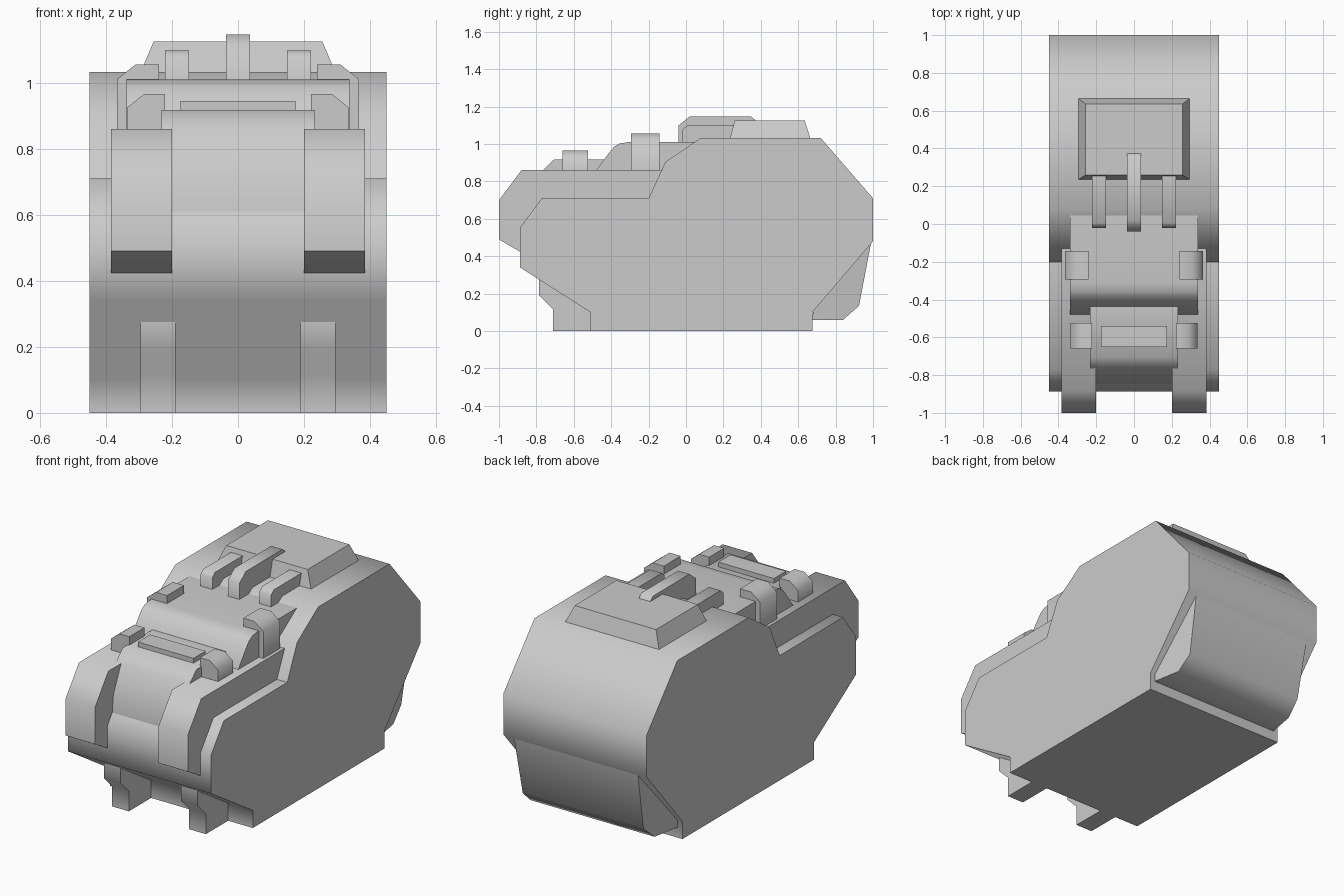
import bpy, bmesh, math

if "Cube" in bpy.data.objects:
    bpy.data.objects.remove(bpy.data.objects["Cube"])


def finish(bm, name, mirror=False):
    """Fix normals, smooth shallow edges, keep hard ones, link the object."""
    bmesh.ops.recalc_face_normals(bm, faces=bm.faces)
    for f in bm.faces:
        f.smooth = True
    for e in bm.edges:
        e.smooth = e.calc_face_angle(math.pi) < math.radians(58)
    me = bpy.data.meshes.new(name)
    bm.to_mesh(me)
    bm.free()
    ob = bpy.data.objects.new(name, me)
    bpy.context.collection.objects.link(ob)
    if mirror:
        ob.modifiers.new("Mirror", 'MIRROR').use_mirror_merge = False
    return ob


def loft(name, a, b, mirror=False):
    """Solid between two matching 3D outlines."""
    bm = bmesh.new()
    va, vb = [[bm.verts.new(p) for p in pts] for pts in (a, b)]
    bm.faces.new(va)
    bm.faces.new(vb)
    n = len(va)
    for i in range(n):
        j = (i + 1) % n
        bm.faces.new((va[i], va[j], vb[j], vb[i]))
    return finish(bm, name, mirror)


def side_profile(name, pts, x0, x1, mirror=False):
    """Extrude a (y, z) outline across x."""
    return loft(name, [(x0, y, z) for y, z in pts],
                [(x1, y, z) for y, z in pts], mirror)


def front_profile(name, pts, y0, y1, mirror=False):
    """Extrude an (x, z) outline along y."""
    return loft(name, [(x, y0, z) for x, z in pts],
                [(x, y1, z) for x, z in pts], mirror)


# Main hull
side_profile("hull", [
    (-0.51, 0), (0.675, 0), (0.675, 0.10), (1.0, 0.48), (1.0, 0.71),
    (0.72, 1.033), (0.08, 1.033), (-0.11, 0.905), (-0.20, 0.71),
    (-0.77, 0.71), (-0.887, 0.555), (-0.887, 0.34), (-0.51, 0.10)],
    -0.45, 0.45)

# Front side armour, wrapping over the nose
side_profile("side_armour", [
    (-0.88, 0.42), (-1.0, 0.49), (-1.0, 0.70), (-0.88, 0.86),
    (-0.10, 0.86), (-0.10, 0.60), (-0.80, 0.42)], 0.20, 0.385, True)

# Centre nose cover and its raised bar
side_profile("nose_cover", [
    (-0.845, 0.61), (-0.835, 0.71), (-0.765, 0.86), (-0.705, 0.918),
    (-0.425, 0.918), (-0.425, 0.61)], -0.232, 0.232)
front_profile("nose_bar", [
    (-0.175, 0.90), (-0.175, 0.945), (0.175, 0.945), (0.175, 0.90)],
    -0.65, -0.54)

# Upper deck with rounded front
side_profile("upper_deck", [
    (-0.48, 0.80), (-0.48, 0.86), (-0.41, 0.955), (-0.385, 0.985),
    (-0.355, 1.003), (-0.31, 1.01), (0.06, 1.01), (0.06, 0.80)],
    -0.338, 0.338)

# Chamfered clips
front_profile("front_clip", [
    (0.222, 0.84), (0.222, 0.966), (0.285, 0.966), (0.337, 0.925),
    (0.337, 0.84)], -0.66, -0.525, True)
front_profile("rear_clip", [
    (0.24, 0.84), (0.24, 1.056), (0.31, 1.056), (0.366, 1.012),
    (0.366, 0.84)], -0.295, -0.143, True)

# Roof fins
side_profile("centre_fin", [
    (-0.04, 0.98), (-0.04, 1.10), (0.02, 1.147), (0.35, 1.147),
    (0.378, 1.12), (0.378, 1.0)], -0.036, 0.036)
side_profile("side_fin", [
    (-0.02, 0.98), (-0.02, 1.075), (0.005, 1.098), (0.26, 1.098),
    (0.26, 0.98)], 0.148, 0.222, True)

# Tapered roof hatch
loft("roof_hatch",
     [(-0.296, 0.235, 1.03), (0.296, 0.235, 1.03),
      (0.296, 0.665, 1.03), (-0.296, 0.665, 1.03)],
     [(-0.256, 0.26, 1.125), (0.256, 0.26, 1.125),
      (0.256, 0.635, 1.125), (-0.256, 0.635, 1.125)])

# Rear lower box: wide where it meets the hull, narrower outside
bm = bmesh.new()
rows = [(0.42, 0.675, 0.06), (0.39, 0.84, 0.06), (0.38, 0.925, 0.135),
        (0.39, 0.99, 0.475), (0.42, 0.68, 0.11)]
left, right = [[bm.verts.new((s * x, y, z)) for x, y, z in rows]
               for s in (-1, 1)]
for i in range(5):
    j = (i + 1) % 5
    bm.faces.new((left[i], left[j], right[j], right[i]))
for side in (left, right):
    for i in range(3):
        bm.faces.new((side[4], side[i], side[i + 1]))
finish(bm, "rear_box")

# Front feet
side_profile("front_foot", [
    (-0.71, 0), (-0.71, 0.115), (-0.785, 0.19), (-0.785, 0.30),
    (-0.50, 0.30), (-0.50, 0)], 0.19, 0.295, True)
